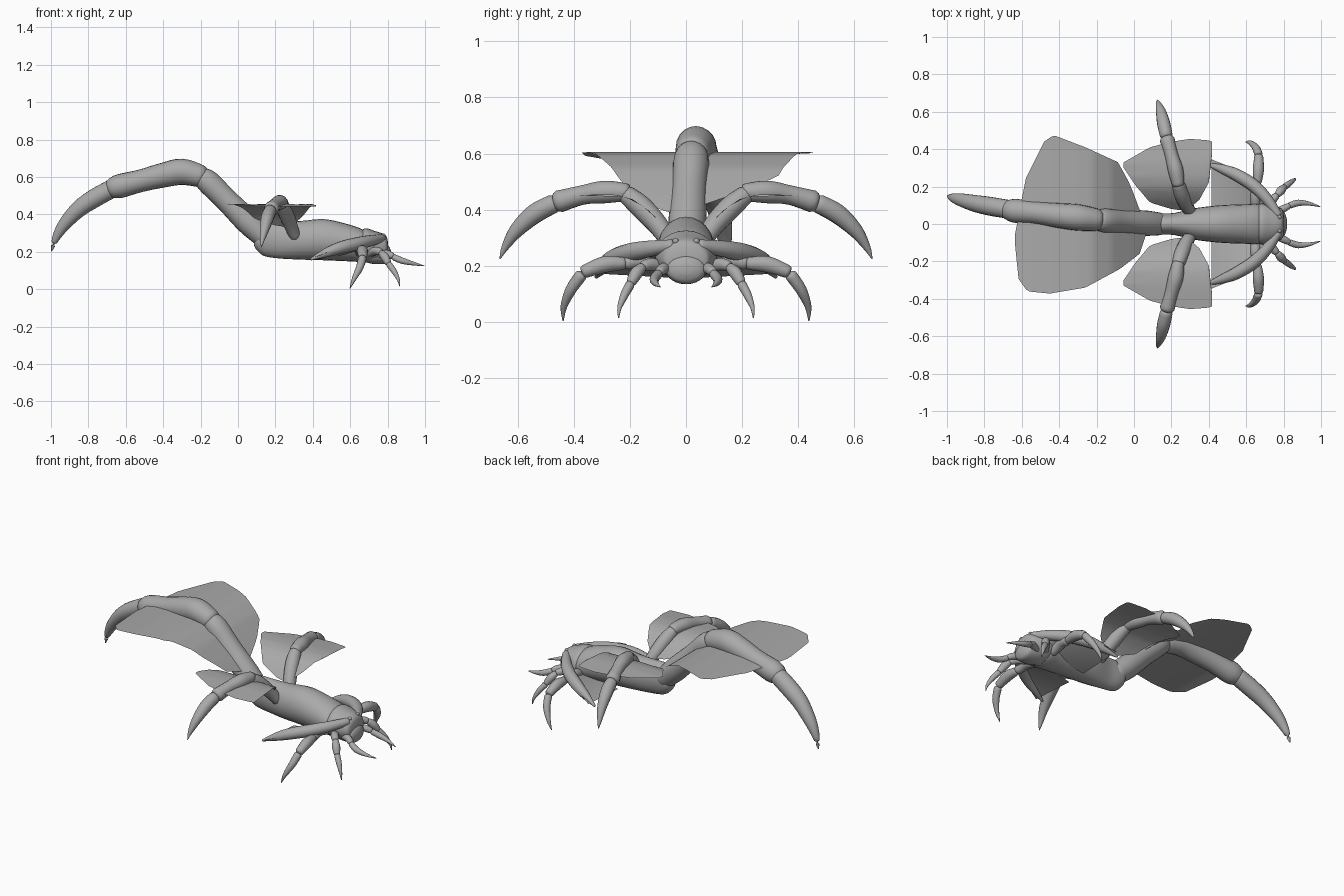
import bpy, math
from mathutils import Vector

if "Cube" in bpy.data.objects:
    bpy.data.objects.remove(bpy.data.objects["Cube"])

grey = bpy.data.materials.new("grey_shell")
grey.diffuse_color = (0.4, 0.4, 0.4, 1)
grey.use_nodes = True
grey.node_tree.nodes["Principled BSDF"].inputs["Base Color"].default_value = grey.diffuse_color


def make(name, verts, faces):
    mesh = bpy.data.meshes.new(name)
    mesh.from_pydata(verts, [], faces)
    mesh.materials.append(grey)
    ob = bpy.data.objects.new(name, mesh)
    bpy.context.collection.objects.link(ob)
    bpy.context.view_layer.objects.active = ob
    ob.select_set(True)
    bpy.ops.object.shade_smooth_by_angle(angle=math.radians(45))
    ob.select_set(False)
    return ob


def lerp(table, x):
    """Piecewise linear lookup in (key, value) pairs."""
    for (a, u), (b, v) in zip(table, table[1:]):
        if x <= b:
            return u + (v - u) * max(0, (x - a) / (b - a))
    return table[-1][1]


def spline(pts, n=4):
    """Smooth curve through tuples of any length."""
    out = []
    for i in range(len(pts) - 1):
        p0, p1, p2, p3 = pts[max(i - 1, 0)], pts[i], pts[i + 1], pts[min(i + 2, len(pts) - 1)]
        for k in range(n):
            t = k / n
            out.append(tuple(0.5 * (2 * b + (c - a) * t + (2 * a - 5 * b + 4 * c - d) * t * t
                                    + (3 * b - a - 3 * c + d) * t ** 3)
                             for a, b, c, d in zip(p0, p1, p2, p3)))
    return out + [pts[-1]]


def loft(name, rings, sides):
    verts = [v for r in rings for v in r]
    faces = [(i * sides + j, i * sides + (j + 1) % sides,
              (i + 1) * sides + (j + 1) % sides, (i + 1) * sides + j)
             for i in range(len(rings) - 1) for j in range(sides)]
    faces.append(tuple(reversed(range(sides))))
    faces.append(tuple(range(len(verts) - sides, len(verts))))
    return make(name, verts, faces)


def limb(name, pts, s=1, sides=14):
    """Round segment through (x, y, z, radius) with domed ends."""
    path = spline([(x, y * s, z, r) for x, y, z, r in pts])
    P = [Vector(p[:3]) for p in path]
    R = [max(p[3], 0.002) for p in path]
    d0, d1 = (P[0] - P[1]).normalized(), (P[-1] - P[-2]).normalized()
    dome = ((0.35, 0.85), (0.5, 0.5))
    P = [P[0] + d0 * R[0] * a for a, _ in dome[::-1]] + P + [P[-1] + d1 * R[-1] * a for a, _ in dome]
    R = [R[0] * b for _, b in dome[::-1]] + R + [R[-1] * b for _, b in dome]
    rings = []
    for i, p in enumerate(P):
        t = (P[min(i + 1, len(P) - 1)] - P[max(i - 1, 0)]).normalized()
        ref = Vector((0, 0, 1)) if abs(t.z) < 0.95 else Vector((1, 0, 0))
        u = t.cross(ref).normalized()
        v = u.cross(t)
        # ring order keeps normals pointing outward
        rings.append([p + R[i] * (u * math.cos(a) - v * math.sin(a))
                      for a in (2 * math.pi * k / sides for k in range(sides))])
    return loft(name, rings, sides)


def trunk(name, stations, sides=24):
    """Elliptical body through (x, z, half width, half height)."""
    rings = []
    for x, z, w, h in spline(stations):
        rings.append([(x, w * math.cos(a), z + h * math.sin(a))
                      for a in (2 * math.pi * k / sides for k in range(sides))])
    return loft(name, rings, sides)


def sheet(name, lo, hi, zfun, s=1, nx=20, ny=14, flip=False):
    """Thin membrane between two outlines y = lo(x) and y = hi(x)."""
    xa, xb = hi[0][0], hi[-1][0]
    verts = []
    for i in range(nx + 1):
        x = xa + (xb - xa) * i / nx
        a, b = lerp(lo, x), lerp(hi, x)
        for j in range(ny + 1):
            y = a + (b - a) * j / ny
            verts.append((x, y * s, zfun(x, y, j / ny)))
    w = ny + 1
    faces = [(i * w + j, (i + 1) * w + j, (i + 1) * w + j + 1, i * w + j + 1)
             for i in range(nx) for j in range(ny)]
    if flip:
        faces = [f[::-1] for f in faces]
    return make(name, verts, faces)


# Body and head
trunk("thorax", [(.085, .255, .015, .02), (.1, .26, .045, .05), (.14, .27, .055, .092),
                 (.22, .265, .06, .1), (.33, .262, .085, .103), (.46, .265, .1, .11),
                 (.58, .25, .105, .1), (.66, .235, .107, .088), (.69, .23, .09, .07)])
trunk("head", [(.65, .23, .09, .07), (.68, .236, .109, .09), (.73, .23, .105, .082),
               (.775, .225, .088, .072), (.795, .222, .072, .058), (.803, .22, .03, .025)])
trunk("mouth", [(.68, .185, .05, .04), (.72, .186, .07, .05), (.78, .187, .072, .052),
                (.805, .188, .06, .044), (.817, .188, .025, .02)])

# Tail
limb("tail_base", [(.14, 0, .28, .06), (.055, .005, .36, .068), (-.06, .012, .475, .062),
                   (-.15, .018, .565, .064), (-.185, .02, .595, .058)], sides=20)
limb("tail_middle", [(-.2, .022, .605, .06), (-.3, .035, .628, .07), (-.4, .045, .61, .066),
                     (-.52, .06, .58, .06), (-.63, .07, .552, .064), (-.67, .075, .54, .056)], sides=20)
limb("tail_claw", [(-.68, .08, .535, .05), (-.77, .095, .485, .05), (-.85, .11, .43, .045),
                   (-.93, .13, .345, .034), (-.975, .142, .27, .02), (-.996, .15, .205, .003)], sides=20)

# Large curved membrane over the tail
arch = [(-.64, .575), (-.57, .592), (-.45, .604), (-.3, .605), (-.22, .597),
        (-.12, .55), (0, .45), (.07, .385)]
sheet("tail_membrane",
      [(-.637, -.1), (-.62, -.29), (-.57, -.36), (-.45, -.372), (-.26, -.34),
       (-.075, -.24), (.03, -.16), (.07, -.04)],
      [(-.637, -.06), (-.58, .24), (-.48, .44), (-.43, .475), (-.26, .41),
       (-.085, .33), (-.02, .21), (.07, -.03)],
      lambda x, y, t: lerp(arch, x), nx=36)

wing_arch = [(.06, .32), (.13, .395), (.19, .437), (.25, .453), (.32, .455), (.46, .442)]
for s, side in ((1, "left"), (-1, "right")):
    # Side wing, curved down toward the body
    sheet("side_wing_" + side,
          [(-.055, .3), (.005, .21), (.085, .115), (.2, .08), (.28, .07), (.35, .13),
           (.41, .24), (.417, .37)],
          [(-.055, .33), (.085, .41), (.2, .44), (.3, .455), (.4, .447), (.417, .44)],
          lambda x, y, t: lerp(wing_arch, y), s, nx=28, flip=False)

    # Front fin: thick rim with a membrane sloping back under the body
    rim = [(.41, .172), (.5, .205), (.57, .228), (.65, .247), (.77, .272)]
    limb("front_fin_rim_" + side,
         [(.77, .05, .272, .022), (.71, .135, .26, .03), (.64, .205, .245, .034),
          (.55, .262, .223, .033), (.47, .295, .195, .024), (.39, .32, .16, .006)], s)
    sheet("front_fin_" + side, [(.415, .06), (.77, .04)],
          [(.415, .345), (.49, .315), (.57, .28), (.65, .215), (.71, .15), (.77, .06)],
          lambda x, y, t: .158 + (x - .415) * .15 + (lerp(rim, x) - .158 - (x - .415) * .15) * t,
          s, nx=14, flip=s < 0)

    # Arms beside the side wings
    limb("wing_arm_upper_" + side, [(.305, .06, .285, .03), (.28, .1, .345, .037),
                                    (.255, .16, .41, .04), (.238, .21, .452, .034)], s)
    limb("wing_arm_lower_" + side, [(.236, .215, .462, .033), (.222, .29, .463, .041),
                                    (.2, .37, .452, .035), (.178, .45, .43, .04)], s)
    limb("wing_arm_claw_" + side, [(.172, .475, .42, .034), (.158, .54, .385, .035),
                                   (.143, .605, .325, .026), (.13, .645, .265, .013),
                                   (.125, .663, .225, .002)], s)

    # Rear walking leg
    limb("rear_leg_upper_" + side, [(.65, .08, .2, .025), (.65, .15, .22, .028),
                                    (.657, .21, .21, .024)], s)
    limb("rear_leg_lower_" + side, [(.66, .225, .208, .023), (.665, .29, .205, .03),
                                    (.667, .36, .18, .024)], s)
    limb("rear_leg_claw_" + side, [(.665, .375, .165, .022), (.65, .41, .115, .02),
                                   (.62, .435, .055, .012), (.598, .438, .004, .002)], s)

    # Front walking leg
    limb("front_leg_upper_" + side, [(.7, .07, .19, .02), (.735, .12, .205, .023),
                                     (.76, .15, .2, .019)], s)
    limb("front_leg_lower_" + side, [(.768, .158, .193, .018), (.785, .178, .172, .023),
                                     (.802, .195, .142, .018)], s)
    limb("front_leg_claw_" + side, [(.808, .2, .132, .017), (.835, .22, .095, .015),
                                    (.858, .237, .05, .008), (.865, .24, .015, .002)], s)

    # Mouth feeler
    limb("feeler_base_" + side, [(.75, .06, .185, .018), (.795, .08, .19, .02),
                                 (.825, .095, .178, .017)], s)
    limb("feeler_claw_" + side, [(.835, .1, .17, .017), (.88, .113, .152, .017),
                                 (.94, .108, .137, .01), (.995, .092, .125, .002)], s)

    # Eye
    bpy.ops.mesh.primitive_uv_sphere_add(segments=12, ring_count=8, radius=.011,
                                         location=(.778, .037 * s, .288))
    eye = bpy.context.object
    eye.name = "eye_" + side
    eye.data.materials.append(grey)
    bpy.ops.object.shade_smooth()
    eye.select_set(False)
